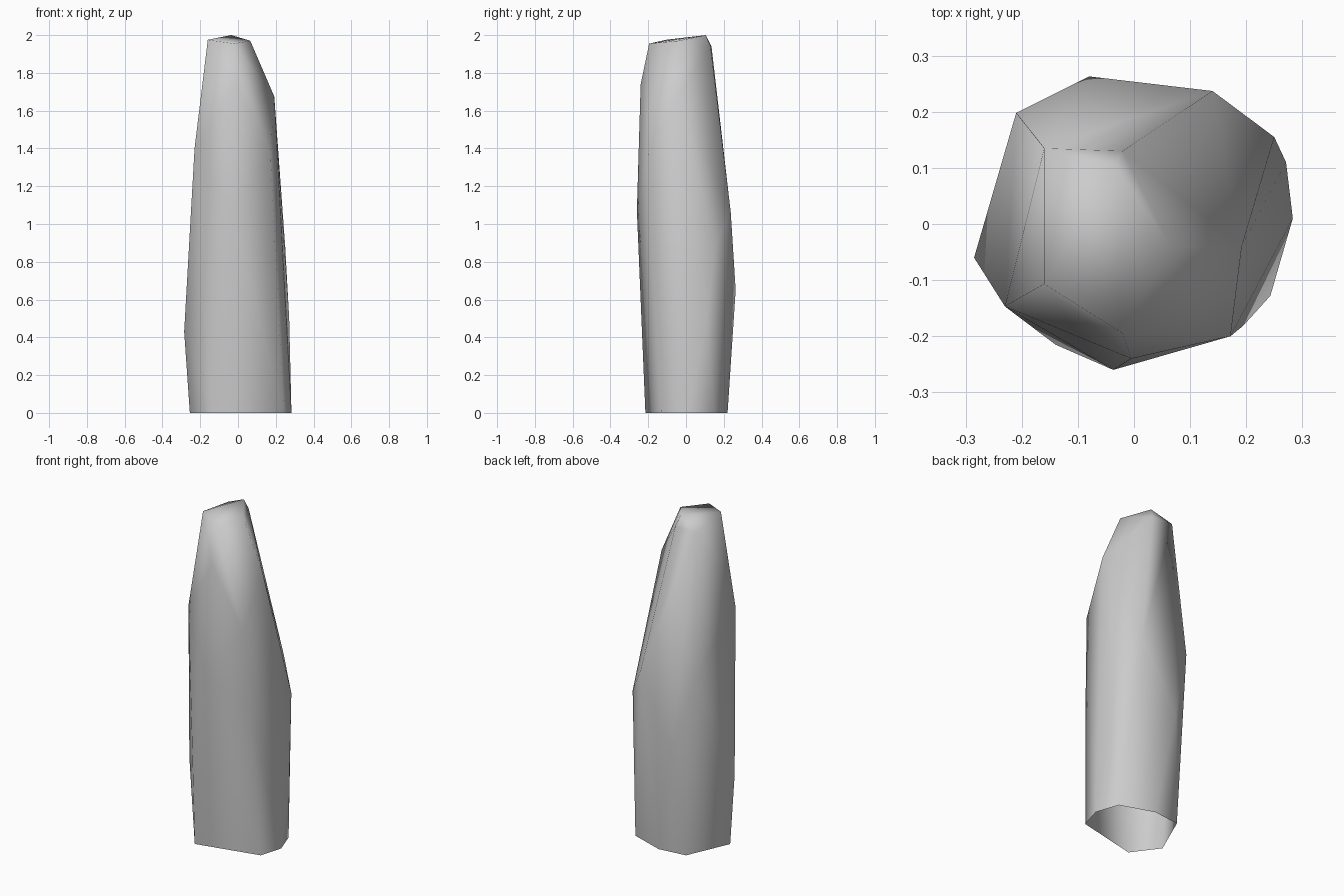
import bpy, bmesh

if "Cube" in bpy.data.objects:
    bpy.data.objects.remove(bpy.data.objects["Cube"])

# Corner points of the rough standing stone, grouped from the ground up
base = [(0.283, 0.01, 0), (0.235, 0.15, 0), (0.03, 0.22, 0), (-0.14, 0.2, 0),
        (-0.255, -0.06, 0), (-0.14, -0.215, 0), (0.243, -0.128, 0)]
middle = [(-0.285, -0.06, 0.43), (0.271, 0.11, 0.5), (-0.08, 0.263, 0.65),
          (0.25, 0.155, 0.88), (0.195, -0.181, 0.9)]
shoulder = [(0.14, 0.237, 1.06), (-0.21, 0.198, 1.1), (-0.037, -0.26, 1.07),
            (0.172, -0.2, 1.37), (-0.23, -0.147, 1.4),
            (0.192, -0.04, 1.675), (-0.005, -0.24, 1.74)]
crown = [(-0.16, -0.107, 1.975), (-0.02, -0.195, 1.955), (0.065, -0.04, 1.97),
         (-0.035, 0.105, 2.0), (-0.02, 0.13, 1.94), (-0.16, 0.135, 1.94)]

# Skin the corners with a faceted hull
bm = bmesh.new()
for p in base + middle + shoulder + crown:
    bm.verts.new(p)
res = bmesh.ops.convex_hull(bm, input=bm.verts[:])
loose = [v for v in bm.verts if not v.link_faces]
bmesh.ops.delete(bm, geom=loose, context='VERTS')
bmesh.ops.recalc_face_normals(bm, faces=bm.faces[:])

# Open underside
under = [f for f in bm.faces if all(v.co.z < 0.001 for v in f.verts)]
bmesh.ops.delete(bm, geom=under, context='FACES')
for f in bm.faces:
    f.smooth = True

mesh = bpy.data.meshes.new("standing_stone")
bm.to_mesh(mesh)
bm.free()
stone = bpy.data.objects.new("standing_stone", mesh)
bpy.context.collection.objects.link(stone)
